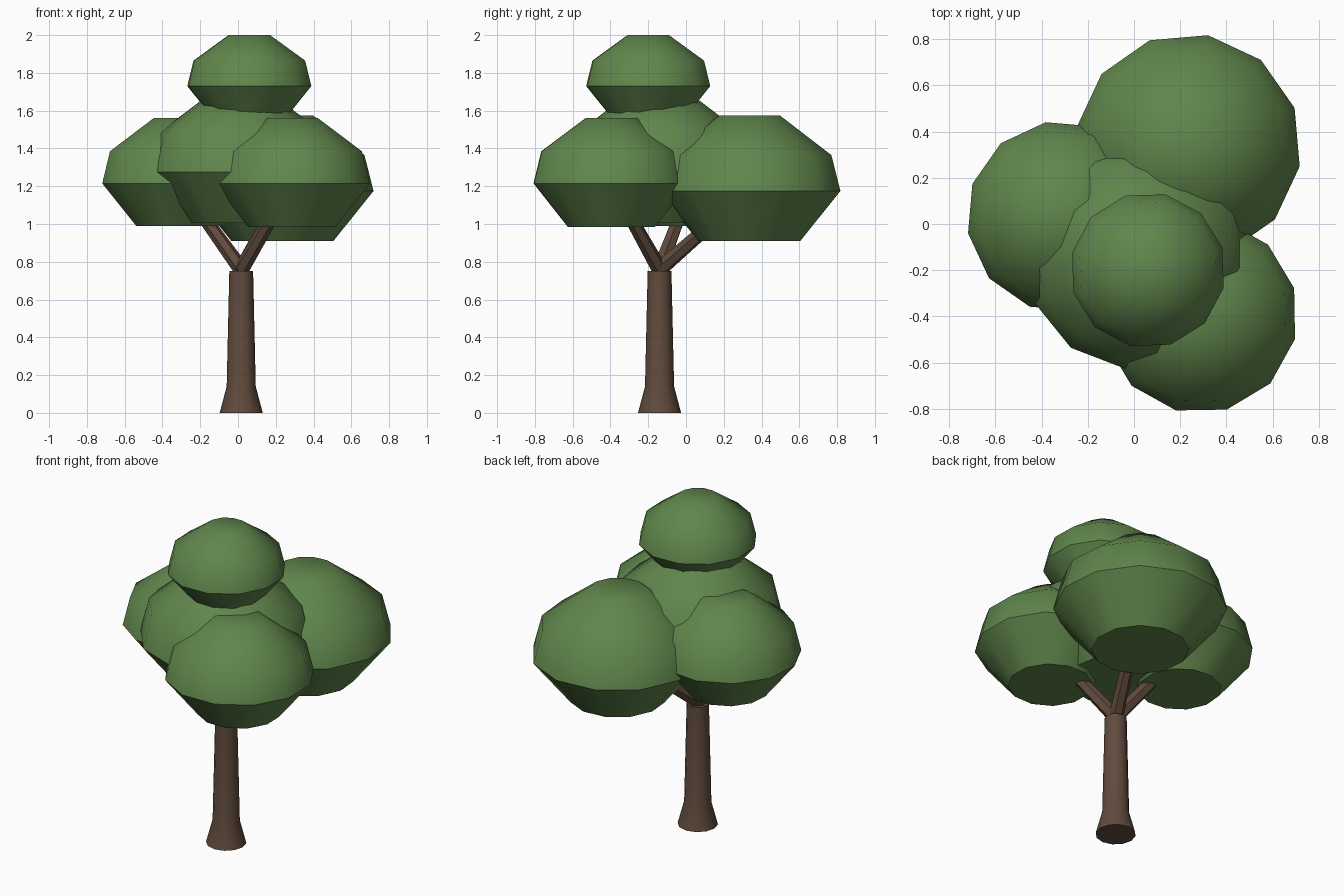
import bpy, bmesh, math
from mathutils import Vector

if "Cube" in bpy.data.objects:
    bpy.data.objects.remove(bpy.data.objects["Cube"])


def make_material(name, rgb):
    m = bpy.data.materials.new(name)
    m.use_nodes = True
    m.diffuse_color = (*rgb, 1)
    m.node_tree.nodes["Principled BSDF"].inputs["Base Color"].default_value = (*rgb, 1)
    return m


leaf_green = make_material("leaf green", (0.117, 0.238, 0.072))
bark_brown = make_material("bark brown", (0.118, 0.069, 0.046))


def lathe(name, profile, material, sides, phase=0, smooth_angle=45):
    """Capped solid of revolution about z from (radius, height) pairs."""
    bm = bmesh.new()
    rings = []
    for r, z in profile:
        angles = [math.radians(phase + 360 * i / sides) for i in range(sides)]
        rings.append([bm.verts.new((r * math.cos(a), r * math.sin(a), z)) for a in angles])
    for low, high in zip(rings, rings[1:]):
        for i in range(sides):
            j = (i + 1) % sides
            bm.faces.new((low[i], low[j], high[j], high[i]))
    bm.faces.new(rings[0][::-1])
    bm.faces.new(rings[-1])
    mesh = bpy.data.meshes.new(name)
    bm.to_mesh(mesh)
    bm.free()
    mesh.materials.append(material)
    obj = bpy.data.objects.new(name, mesh)
    bpy.context.collection.objects.link(obj)
    bpy.ops.object.select_all(action="DESELECT")
    obj.select_set(True)
    bpy.context.view_layer.objects.active = obj
    bpy.ops.object.shade_smooth_by_angle(angle=math.radians(smooth_angle))
    return obj


# Trunk with a flared foot
TRUNK_X, TRUNK_Y = 0.017, -0.14
trunk = lathe("trunk", [(0.114, 0), (0.077, 0.14), (0.063, 0.75)], bark_brown, 12)
trunk.location = (TRUNK_X, TRUNK_Y, 0)

# Foliage clumps: name, x, y, radius, phase, heights of bottom / rim / shoulder / top
clumps = [
    ("left_back_foliage", 0.235, 0.335, 0.49, 20, (0.91, 1.175, 1.365, 1.575)),
    ("left_front_foliage", 0.285, -0.395, 0.425, 16, (0.985, 1.215, 1.385, 1.56)),
    ("right_foliage", -0.31, 0.032, 0.415, 10, (0.99, 1.215, 1.385, 1.56)),
    ("middle_foliage", 0.015, -0.14, 0.49, 24, (1.005, 1.275, 1.48, 1.69)),
    ("top_foliage", 0.06, -0.2, 0.337, 17, (1.55, 1.73, 1.865, 2.0)),
]
RING_SCALE = (0.56, 1.0, 0.9, 0.335)
for name, x, y, radius, phase, heights in clumps:
    profile = [(radius * s, z) for s, z in zip(RING_SCALE, heights)]
    lathe(name, profile, leaf_green, 12, phase).location = (x, y, 0)

# Branches from the fork to the three outer clumps
fork = Vector((TRUNK_X, TRUNK_Y, 0.76))
for name, x, y, radius, phase, heights in clumps[:3]:
    reach = Vector((x, y, heights[1])) - fork
    branch = lathe(name.replace("foliage", "branch"),
                   [(0.042, 0), (0.03, reach.length)], bark_brown, 6, 0, 30)
    branch.location = fork
    branch.rotation_euler = reach.to_track_quat("Z", "Y").to_euler()
